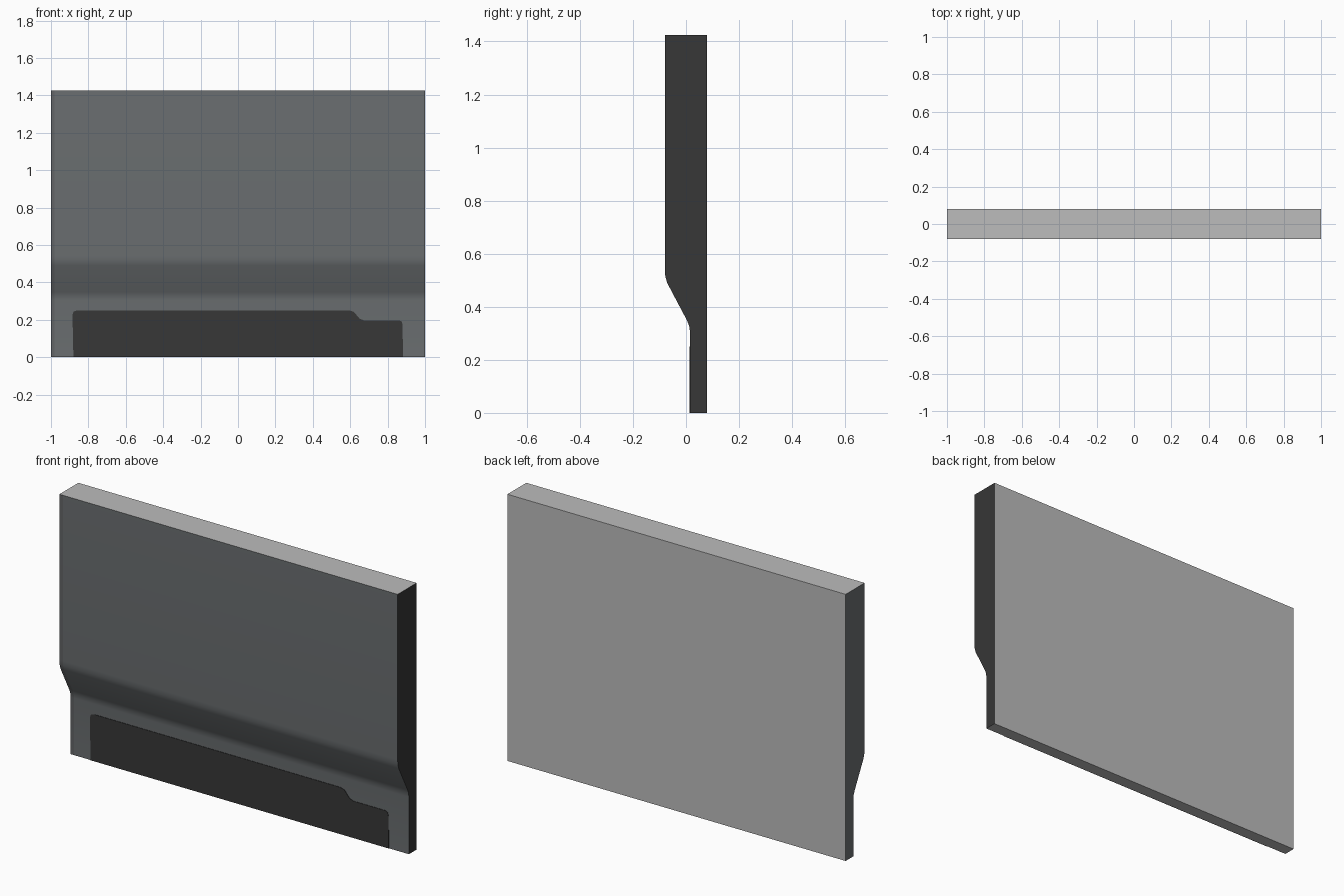
import bpy, bmesh

if "Cube" in bpy.data.objects:
    bpy.data.objects.remove(bpy.data.objects["Cube"])


def material(name, r, g, b):
    """Flat colour given as 0-255 display values, stored linear."""
    lin = [(c / 255 / 12.92) if c < 10 else ((c / 255 + 0.055) / 1.055) ** 2.4 for c in (r, g, b)]
    m = bpy.data.materials.new(name)
    m.diffuse_color = (*lin, 1)
    m.use_nodes = True
    m.node_tree.nodes["Principled BSDF"].inputs["Base Color"].default_value = m.diffuse_color
    return m


slate = material("slate_grey", 107, 111, 113)
edge_grey = material("edge_grey", 99, 101, 103)
light = material("light_grey", 188, 188, 188)
dark = material("dark_grey", 55, 55, 55)


def extrude_outline(name, points, direction, mats):
    """Closed prism from a 3D outline pushed along a vector."""
    bm = bmesh.new()
    face = bm.faces.new([bm.verts.new(p) for p in points])
    ext = bmesh.ops.extrude_face_region(bm, geom=[face], use_keep_orig=True)
    moved = [v for v in ext["geom"] if isinstance(v, bmesh.types.BMVert)]
    bmesh.ops.translate(bm, verts=moved, vec=direction)
    bmesh.ops.recalc_face_normals(bm, faces=bm.faces[:])
    me = bpy.data.meshes.new(name)
    for m in mats:
        me.materials.append(m)
    ob = bpy.data.objects.new(name, me)
    bpy.context.collection.objects.link(ob)
    return ob, bm


# Main slab: thick upper body blending into a thin lower edge
profile = [(0.08, 0), (0.08, 1.425), (-0.08, 1.425),
           (-0.08, 0.54), (-0.078, 0.515), (-0.071, 0.49),
           (0.004, 0.348), (0.012, 0.328), (0.015, 0.305), (0.015, 0)]
slab, bm = extrude_outline("slab", [(-1, y, z) for y, z in profile], (2, 0, 0),
                           [slate, edge_grey, light, dark])

# Narrow trim strip down the left of the front
front = [f for f in bm.faces if f.normal.y < -0.5]
geom = front + list({e for f in front for e in f.edges}) + list({v for f in front for v in f.verts})
bmesh.ops.bisect_plane(bm, geom=geom, plane_co=(-0.98, 0, 0), plane_no=(1, 0, 0))
bm.normal_update()

# Colour by facing direction
for f in bm.faces:
    n = f.normal
    if n.x > 0.5:
        f.material_index = 3
    elif n.y > 0.5 or abs(n.z) > 0.9:
        f.material_index = 2
    elif n.y < -0.5 and f.calc_center_median().x < -0.98:
        f.material_index = 1
bm.to_mesh(slab.data)
bm.free()

# Dark stepped inlay on the lower front
outline = [(-0.88, 0), (-0.885, 0.225), (-0.88, 0.243), (-0.862, 0.25),
           (0.595, 0.25), (0.62, 0.242), (0.65, 0.206), (0.672, 0.197),
           (0.862, 0.197), (0.876, 0.19), (0.88, 0.17), (0.882, 0)]
inlay, bm = extrude_outline("lower_inlay", [(x, 0.0125, z) for x, z in outline],
                            (0, 0.004, 0), [dark])
bm.to_mesh(inlay.data)
bm.free()

# Smooth the bends, keep the corners sharp
bpy.ops.object.select_all(action='DESELECT')
slab.select_set(True)
bpy.context.view_layer.objects.active = slab
bpy.ops.object.shade_smooth_by_angle(angle=0.6)
